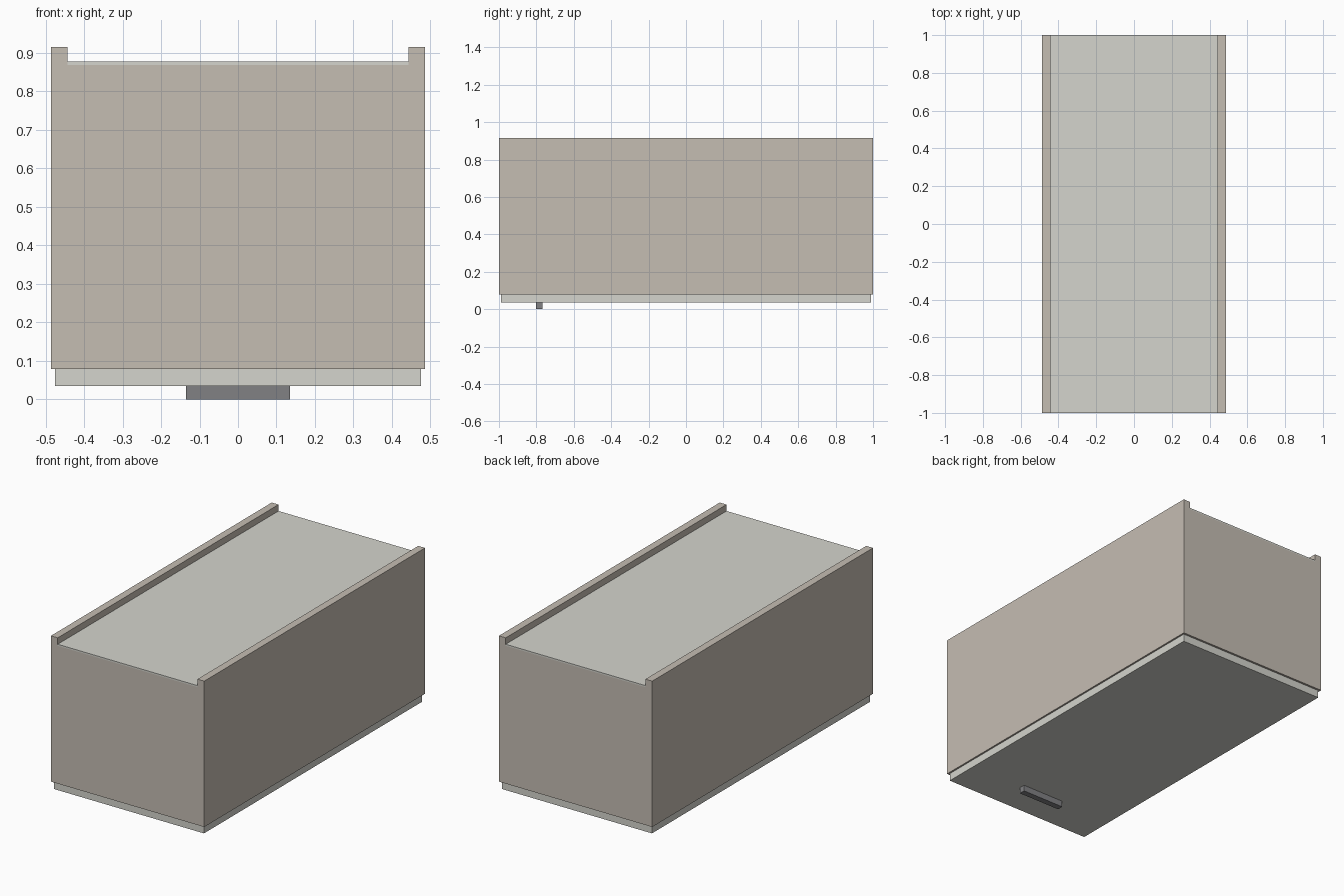
import bpy

if "Cube" in bpy.data.objects:
    bpy.data.objects.remove(bpy.data.objects["Cube"])


def material(name, rgb):
    m = bpy.data.materials.new(name)
    m.diffuse_color = (*rgb, 1)
    m.use_nodes = True
    m.node_tree.nodes["Principled BSDF"].inputs["Base Color"].default_value = m.diffuse_color
    return m


def box(name, x, y, z, mat):
    """Box from (min, max) ranges on each axis."""
    bpy.ops.mesh.primitive_cube_add(size=1)
    o = bpy.context.object
    o.name = name
    o.location = [(r[0] + r[1]) / 2 for r in (x, y, z)]
    o.scale = [r[1] - r[0] for r in (x, y, z)]
    bpy.ops.object.transform_apply(location=True, rotation=False, scale=True)
    o.data.materials.append(mat)
    return o


carcass = material("carcass_beige", (0.56, 0.51, 0.45))
panel = material("panel_light", (0.66, 0.66, 0.61))
metal = material("handle_grey", (0.22, 0.22, 0.23))

W, T = 0.486, 0.043      # half width, board thickness
Z0, ZB, ZT = 0.079, 0.869, 0.915

# Cabinet boards: long sides rise past the recessed back panel
for s, tag in ((-1, "left"), (1, "right")):
    box("side_" + tag, sorted((s * W, s * (W - T))), (-1, 1), (Z0, ZT), carcass)
for s, tag in ((-1, "front"), (1, "rear")):
    box("end_board_" + tag, (-W + T, W - T), sorted((s, s * (1 - T))), (Z0, ZB), carcass)

# Back panel set between the sides
box("back_panel", (-W + T, W - T), (-1, 1), (ZB, 0.878), panel)

# Door on the underside, with its bar handle
box("door", (-0.476, 0.476), (-0.988, 0.988), (0.035, Z0), panel)
box("handle", (-0.135, 0.135), (-0.802, -0.767), (0, 0.035), metal)
